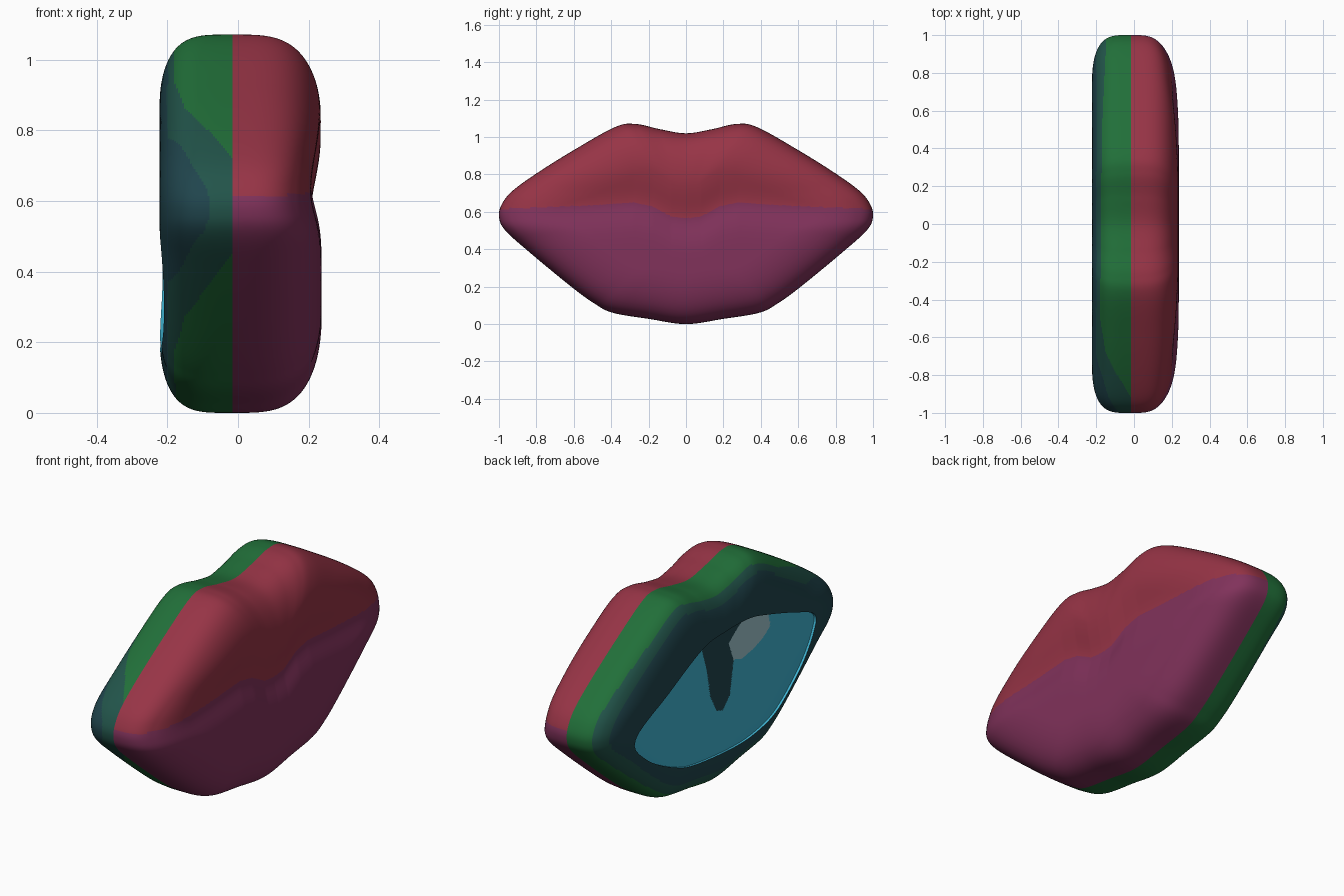
import bpy, bmesh, math

if "Cube" in bpy.data.objects:
    bpy.data.objects.remove(bpy.data.objects["Cube"])

SEAM, ZC, N = -0.015, 0.58, 420     # seam between halves, lip centre height, points round the rim
RINGS, EDGE, LIP = 110, 30, 48      # rings per side, last ring of the rounded edge, ring at the recess
Q = 2.2                             # rounding of the edge


def srgb(r, g, b):
    f = lambda c: c / 12.92 if c <= 0.04045 else ((c + 0.055) / 1.055) ** 2.4
    return (f(r / 255), f(g / 255), f(b / 255), 1)


def material(name, rgb):
    m = bpy.data.materials.new(name)
    m.diffuse_color = srgb(*rgb)
    m.use_nodes = True
    m.node_tree.nodes["Principled BSDF"].inputs["Base Color"].default_value = m.diffuse_color
    return m


def lerp(table, v):
    for (a, fa), (b, fb) in zip(table, table[1:]):
        if v <= b:
            return fa + (fb - fa) * max(0, (v - a) / (b - a))
    return table[-1][1]


def inside(poly, y, z):
    hit = False
    for (y1, z1), (y2, z2) in zip(poly, poly[1:] + poly[:1]):
        if (z1 > z) != (z2 > z) and y < (y2 - y1) * (z - z1) / (z2 - z1) + y1:
            hit = not hit
    return hit


def closed_spline(pts, sub=24):
    out, n = [], len(pts)
    for i in range(n):
        p = [pts[(i + k - 1) % n] for k in range(4)]
        for j in range(sub):
            t = j / sub
            out.append(tuple(0.5 * (2 * b + (c - a) * t + (2 * a - 5 * b + 4 * c - d) * t * t
                       + (3 * b - a - 3 * c + d) * t ** 3) for a, b, c, d in zip(*p)))
    return out


def resample(pts, n):
    pts = pts + pts[:1]
    acc = [0]
    for a, b in zip(pts, pts[1:]):
        acc.append(acc[-1] + math.dist(a, b))
    ys = list(zip(acc, [p[0] for p in pts]))
    zs = list(zip(acc, [p[1] for p in pts]))
    return [(lerp(ys, acc[-1] * i / n), lerp(zs, acc[-1] * i / n)) for i in range(n)]


# lip outline, half of it, mirrored in y
half = [(0, 1.02), (.14, 1.042), (.27, 1.07), (.38, 1.053), (.6, .93), (.8, .805), (.93, .71),
        (.985, .64), (1, .575), (.97, .505), (.85, .395), (.62, .205), (.49, .11), (.39, .06),
        (.2, .028), (0, 0)]
rim = resample(closed_spline(half + [(-y, z) for y, z in half[-2:0:-1]]), N)

# mouth line, and the shapes on the other side: opening, tongue-like drop, pale patch
mouth = [(0, .565), (.08, .575), (.18, .63), (.28, .65), (.5, .635), (1, .615)]
opening = closed_spline([(.73, .52), (.46, .655), (.18, .78), (.0, .80), (-.2, .795), (-.36, .755),
                         (-.6, .675), (-.74, .61), (-.73, .52), (-.64, .37), (-.46, .23),
                         (-.28, .18), (-.11, .17), (.22, .20), (.40, .25), (.62, .37)], 5)
drop = [(.17, .9), (.17, .77), (.13, .65), (.10, .5), (.05, .41), (0, .39), (-.06, .45),
        (-.09, .62), (-.05, .72), (-.2, .80), (-.2, .9)]
patch = [(-.05, .72), (-.12, .77), (-.2, .82), (-.32, .82), (-.38, .74), (-.39, .68),
         (-.33, .64), (-.25, .615), (-.16, .60), (-.09, .62)]
RED, PLUM, GREEN, TEAL, SLATE, BLUE, PALE = range(7)


def colour(x, y, z, in_opening):
    if x > SEAM:
        return RED if z > lerp(mouth, abs(y)) else PLUM
    if in_opening:
        return PALE if inside(patch, y, z) else SLATE if inside(drop, y, z) else BLUE
    if x > lerp([(-.92, -.015), (-.78, -.1), (-.68, -.15), (-.5, -.18), (.5, -.17), (1, -.145)], y):
        return GREEN
    return TEAL if x > lerp([(-1, -.08), (-.93, -.13), (-.7, -.2)], y) else SLATE


# distance from the centre to each rim tangent, smoothed, gives an even edge rounding
reach = []
for i, (y, z) in enumerate(rim):
    (ya, za), (yb, zb) = rim[i - 1], rim[(i + 1) % N]
    reach.append(abs(y * (zb - za) - (z - ZC) * (yb - ya)) / math.hypot(yb - ya, zb - za))
reach = [sum(reach[(i + k) % N] for k in range(-9, 10)) / 19 for i in range(N)]


def opening_scale(y, z):
    lo, hi = 0, 1
    for _ in range(14):
        mid = (lo + hi) / 2
        if inside(opening, y * mid, ZC + (z - ZC) * mid):
            lo = mid
        else:
            hi = mid
    return lo


hole = [opening_scale(*p) for p in rim]


def surface_point(side, k, i):
    """Point on ring k (0 = rim): through the rounded edge, then inwards."""
    y, z = rim[i]
    w = reach[i]
    full, p, depth = (.252, 3.5, .28) if side > 0 else (.207, 4, .22)
    h = .8 * min(k, EDGE) / EDGE
    s = 1 - depth / w * (1 - (1 - h ** p) ** (1 / Q))
    if k > EDGE:
        stop = min(hole[i], s - .02)
        if k <= LIP:
            s += (stop - s) * (k - EDGE) / (LIP - EDGE)
        else:
            s = stop * (RINGS - k) / (RINGS - LIP - 1)
        h = (1 - (1 - min(1, (1 - s) * w / depth)) ** Q) ** (1 / p)
    py, pz = y * s, ZC + (z - ZC) * s
    d = full * h
    if side > 0:      # crease between the lips
        e = pz - lerp(mouth, abs(py))
        d -= .03 * min(1, k / EDGE) * math.exp(-(e / (.13 if e > 0 else .1)) ** 2)
    elif k > LIP:     # shallow mouth opening
        d -= .012
    return (SEAM + side * d, py, pz)


# lips body: two domed halves joined at the rim
bm = bmesh.new()
edge = [bm.verts.new((SEAM, y, z)) for y, z in rim]
for side in (1, -1):
    prev = edge
    for k in range(1, RINGS + 1):
        if k < RINGS:
            ring = [bm.verts.new(surface_point(side, k, i)) for i in range(N)]
        else:
            ring = [bm.verts.new(surface_point(side, k, 0))] * N
        for i in range(N):
            j = (i + 1) % N
            quad = [prev[i], prev[j], ring[j], ring[i]]
            f = bm.faces.new(quad if k < RINGS else quad[:3])
            f.material_index = colour(*f.calc_center_median(), side < 0 and k > LIP)
            f.smooth = True
        prev = ring
bmesh.ops.recalc_face_normals(bm, faces=bm.faces)
me = bpy.data.meshes.new("lips")
bm.to_mesh(me)
bm.free()
for name, rgb in (("lip red", (151, 52, 70)), ("lip plum", (129, 50, 91)), ("rim green", (33, 111, 57)),
                  ("dark teal", (34, 84, 74)), ("slate teal", (32, 69, 77)),
                  ("bright blue", (64, 182, 213)), ("pale grey", (160, 200, 209))):
    me.materials.append(material(name, rgb))
lips = bpy.data.objects.new("lips", me)
bpy.context.collection.objects.link(lips)
bpy.context.view_layer.objects.active = lips
lips.select_set(True)
bpy.ops.object.shade_smooth_by_angle(angle=math.radians(50))
